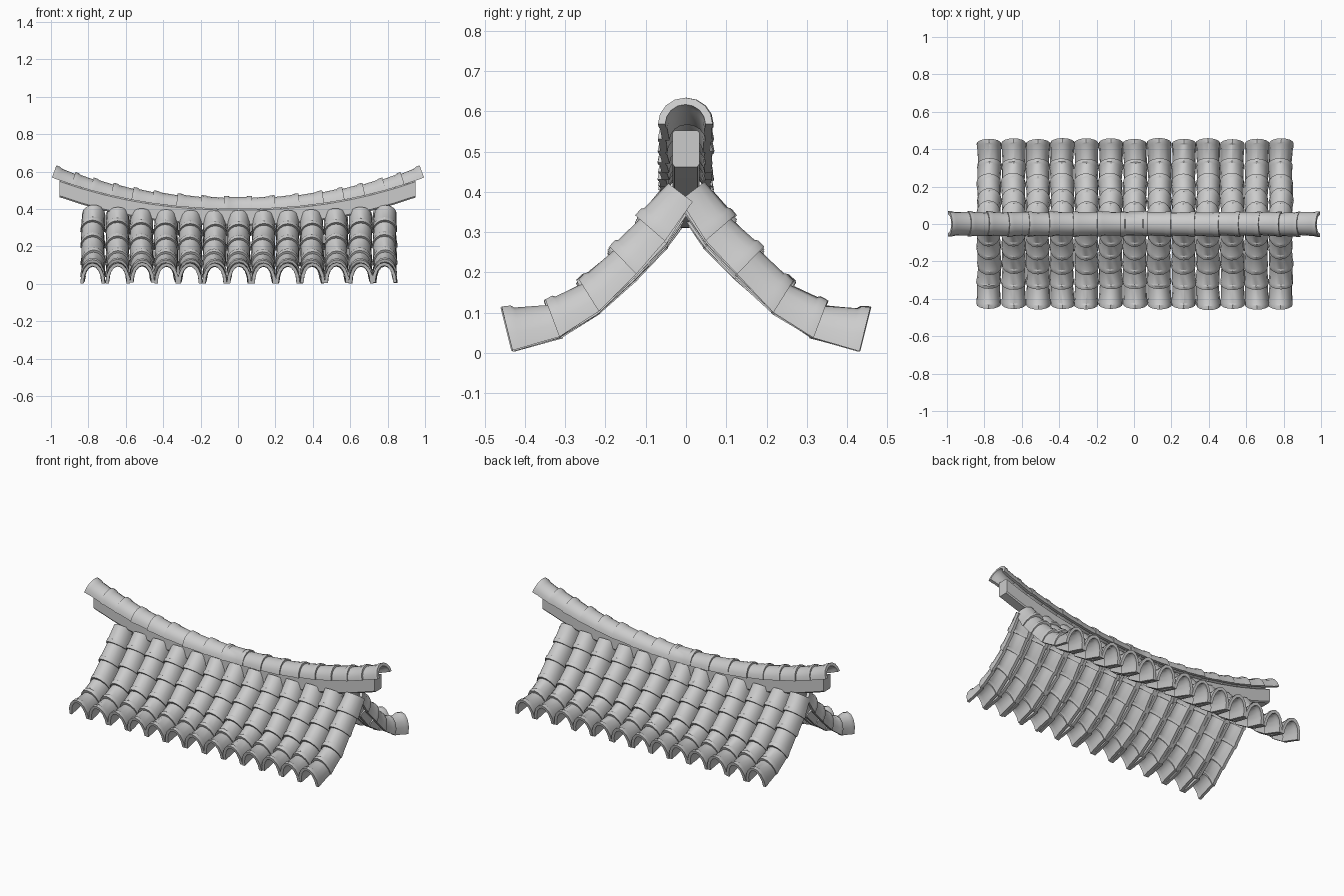
import bpy, bmesh, math, random
from mathutils import Vector

if "Cube" in bpy.data.objects:
    bpy.data.objects.remove(bpy.data.objects["Cube"])

random.seed(4)
SEG = 8          # sides of each half-round tile
WALL = 0.018     # tile thickness


def finish(bm, name):
    bmesh.ops.recalc_face_normals(bm, faces=bm.faces)
    mesh = bpy.data.meshes.new(name)
    bm.to_mesh(mesh)
    bm.free()
    ob = bpy.data.objects.new(name, mesh)
    bpy.context.collection.objects.link(ob)
    bpy.ops.object.select_all(action='DESELECT')
    ob.select_set(True)
    bpy.context.view_layer.objects.active = ob
    bpy.ops.object.shade_smooth_by_angle(angle=math.radians(32))
    return ob


def skin(bm, rings):
    # closed tube through equal-sized rings; returns the vertex rings
    vr = [[bm.verts.new(p) for p in r] for r in rings]
    n = len(vr[0])
    for a, b in zip(vr, vr[1:]):
        for i in range(n):
            j = (i + 1) % n
            bm.faces.new((a[i], a[j], b[j], b[i]))
    return vr


def tile(bm, low, high, side, w, flare):
    # hollow half-round tile from its flared end to its narrow end
    rings = []
    for s, k in flare:
        base = low[0].lerp(high[0], s)
        up = low[1].lerp(high[1], s) - base
        h, d = up.length * k, up.normalized()
        ws = w * (0.45 + 0.55 * k)
        arc = [math.pi * i / SEG for i in range(SEG + 1)]
        outer = [base + side * ws * math.cos(t) + d * h * math.sin(t) for t in arc]
        inner = [base + side * (ws - WALL) * math.cos(t) + d * (h - WALL) * math.sin(t)
                 for t in reversed(arc)]
        rings.append(outer + inner)
    n = len(rings[0])
    vr = skin(bm, rings)
    for r in (vr[0], vr[-1]):
        for i in range(SEG):
            bm.faces.new((r[i], r[i + 1], r[n - 2 - i], r[n - 1 - i]))


# Roof slopes: (base y, z, crown y, z) of each tile rim, eave to ridge
RIMS = [(.43, .003, .457, .112), (.315, .037, .35, .13), (.22, .10, .27, .18),
        (.125, .193, .192, .262), (.05, .278, .124, .342), (-.01, .37, .062, .425)]
SLOPE_FLARE = [(0, 1), (.2, .99), (.27, .93), (1.06, .84)]
X = Vector((1, 0, 0))

for sign, name in ((-1, "front_slope_tiles"), (1, "back_slope_tiles")):
    bm = bmesh.new()
    for col in range(13):
        cx = (col - 6) * 0.13 + 0.005
        sag = 0.03 * (1 - (cx / 0.79) ** 2)
        frames = []
        for by, bz, ty, tz in RIMS:
            dx, dy, dz = (random.uniform(-.004, .004) for _ in range(3))
            drop = sag * bz / 0.37 - max(dz, 0)
            frames.append((Vector((cx + dx, sign * (by + dy), bz - drop)),
                           Vector((cx + dx, sign * (ty + dy), tz - drop))))
        for low, high in zip(frames, frames[1:]):
            tile(bm, low, high, X, 0.066, SLOPE_FLARE)
    finish(bm, name)


def ridge_z(x):
    return 0.40 + 0.17 * abs(x) ** 2.2


def ridge_frame(x, h):
    slope = 0.374 * abs(x) ** 1.2 * (1 if x > 0 else -1)
    base = Vector((x, random.uniform(-.003, .003), ridge_z(x)))
    return base, base + Vector((-slope, 0, 1)).normalized() * h


# Ridge cap tiles, flared outward on each half, plus a plain centre tile
RIDGE_X = [.07, .20, .33, .46, .57, .68, .79, .89, .995]
Y = Vector((0, 1, 0))
bm = bmesh.new()
for sign in (-1, 1):
    for x0, x1 in zip(RIDGE_X, RIDGE_X[1:]):
        tile(bm, ridge_frame(sign * x1, .07), ridge_frame(sign * x0, .07), Y, 0.068,
             [(0, 1), (.2, .98), (.3, .9), (1.1, .84)])
tile(bm, ridge_frame(-.075, .07), ridge_frame(.075, .07), Y, 0.067,
     [(0, 1), (.15, 1), (.2, .92), (.8, .92), (.85, 1), (1, 1)])
finish(bm, "ridge_tiles")

# Curved beam under the ridge
bm = bmesh.new()
rings = []
for i in range(17):
    x = -0.955 + 1.905 * i / 16
    z = ridge_z(x)
    rings.append([Vector((x, y, z + dz)) for y, dz in
                  ((-.034, -.082), (-.028, -.09), (.028, -.09), (.034, -.082),
                   (.034, -.006), (.028, 0), (-.028, 0), (-.034, -.006))])
vr = skin(bm, rings)
bm.faces.new(vr[0])
bm.faces.new(vr[-1])
finish(bm, "ridge_beam")
